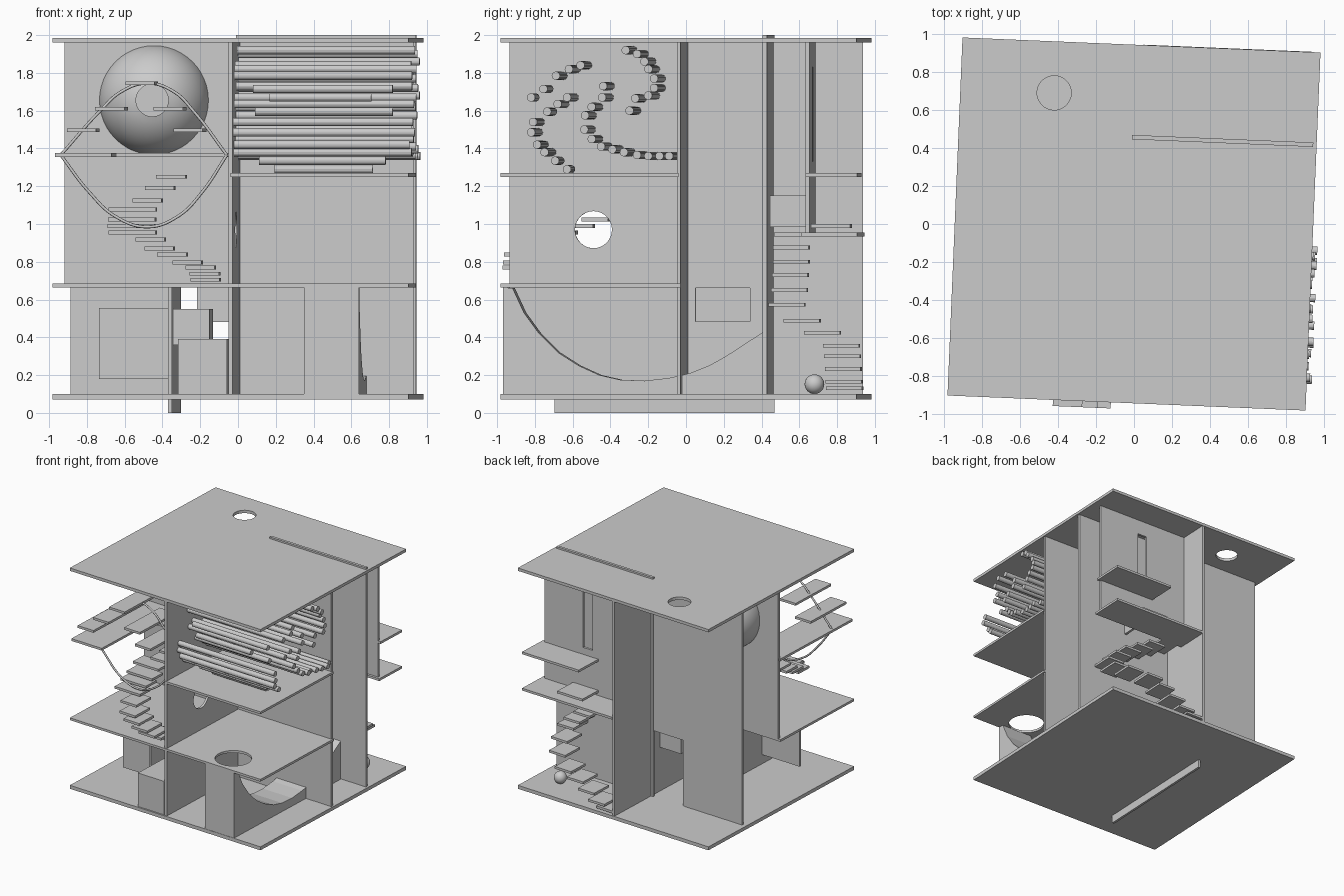
import bpy, bmesh, math
from mathutils import Matrix, Vector

if "Cube" in bpy.data.objects:
    bpy.data.objects.remove(bpy.data.objects["Cube"])

grey = bpy.data.materials.new("plain_grey")
grey.use_nodes = True
grey.diffuse_color = (0.6, 0.6, 0.6, 1)
grey.node_tree.nodes["Principled BSDF"].inputs["Base Color"].default_value = (0.6, 0.6, 0.6, 1)

TURN = Matrix.Rotation(math.radians(-2.4), 4, "Z")
H = 0.943   # half width of the square plan
T = 0.02    # panel thickness


def finish(name, bm, smooth=False):
    """Turn a bmesh into a named object."""
    mesh = bpy.data.meshes.new(name)
    bm.to_mesh(mesh)
    bm.free()
    mesh.materials.append(grey)
    for p in mesh.polygons:
        p.use_smooth = smooth
    obj = bpy.data.objects.new(name, mesh)
    bpy.context.collection.objects.link(obj)
    obj.matrix_world = TURN
    return obj


def box(name, xs, ys, zs):
    bm = bmesh.new()
    size = [b - a for a, b in (xs, ys, zs)]
    mid = [(a + b) / 2 for a, b in (xs, ys, zs)]
    bmesh.ops.create_cube(bm, size=1, matrix=Matrix.Translation(mid) @ Matrix.Diagonal((*size, 1)))
    return finish(name, bm)


def rod(name, centre, radius, length, axis, sides=32):
    bm = bmesh.new()
    rot = Vector((0, 0, 1)).rotation_difference(Vector(axis)).to_matrix().to_4x4()
    bmesh.ops.create_cone(bm, cap_ends=True, segments=sides, radius1=radius, radius2=radius,
                          depth=length, matrix=Matrix.Translation(centre) @ rot)
    return finish(name, bm)


def cut(obj, cutter):
    """Cut a hole and discard the cutter."""
    bpy.context.view_layer.update()
    mod = obj.modifiers.new("hole", "BOOLEAN")
    mod.operation = "DIFFERENCE"
    mod.solver = "EXACT"
    mod.object = cutter
    cutter.hide_render = True
    dg = bpy.context.evaluated_depsgraph_get()
    mesh = bpy.data.meshes.new_from_object(obj.evaluated_get(dg))
    obj.modifiers.clear()
    obj.data = mesh
    bpy.data.objects.remove(cutter)


# Horizontal plates
box("base_plate", (-H, H), (-H, H), (0.07, 0.1))
roof = box("roof_plate", (-H, H), (-H, H), (1.96, 1.985))
cut(roof, rod("roof_hole", (-0.449, 0.672, 1.97), 0.09, 0.2, (0, 0, 1)))
box("left_floor", (-H, 0), (-H, 0.01), (0.665, 0.685))
floor = box("right_floor", (0, H), (-H, 0.01), (0.665, 0.685))
cut(floor, rod("floor_hole", (0.535, -0.76, 0.67), 0.145, 0.2, (0, 0, 1)))
box("upper_floor", (0, H), (-H, 0), (1.25, 1.27))

# Upright walls
spine = box("spine_wall", (-T / 2, T / 2), (-0.935, 0.937), (0.09, 1.965))
cut(spine, rod("round_window", (0, -0.49, 0.97), 0.098, 0.2, (1, 0, 0)))
cut(spine, box("niche_opening", (-0.1, 0.1), (0.05, 0.34), (0.485, 0.66)))
box("middle_wall_right", (0, 0.93), (-T / 2, T / 2), (0.09, 1.965))
box("middle_wall_left", (-0.92, 0), (-T / 2, T / 2), (0.67, 1.965))
box("rear_wall_right", (-0.03, 0.925), (0.445, 0.468), (0.09, 2.0))
box("rear_wall_left_low", (-0.907, -0.335), (0.44, 0.46), (0.09, 0.67))
box("rear_wall_left_high", (-0.907, 0), (0.44, 0.46), (0.67, 1.965))
box("keel_wall", (-0.34, -0.32), (-0.71, 0.455), (0, 0.67))
slotted = box("slotted_wall", (0, 0.875), (0.67, 0.69), (0.935, 1.965))
cut(slotted, box("slot", (0.4, 0.49), (0.6, 0.8), (1.33, 1.83)))

# Niche box behind the spine wall, open on its right
niche = box("niche_box", (-0.22, 0), (0.045, 0.35), (0.48, 0.665))
bm = bmesh.new()
bm.from_mesh(niche.data)
bmesh.ops.delete(bm, geom=[f for f in bm.faces if f.normal.x > 0.5], context="FACES")
bm.to_mesh(niche.data)
bm.free()

# Ground floor screen and blocks
box("hanging_screen", (-0.712, -0.33), (-0.56, -0.54), (0.18, 0.555))
box("low_block", (-0.28, -0.02), (-0.93, -0.5), (0.1, 0.39))
box("high_block", (-0.32, -0.13), (-0.5, -0.05), (0.36, 0.55))

# Curved slide under the floor hole
arc = [(-0.94, 0.665), (-0.89, 0.66), (-0.83, 0.53), (-0.75, 0.42), (-0.65, 0.32),
       (-0.54, 0.25), (-0.43, 0.2), (-0.32, 0.175), (-0.19, 0.17), (-0.06, 0.185),
       (0.05, 0.21), (0.15, 0.25), (0.24, 0.3), (0.34, 0.365), (0.44, 0.43)]
bm = bmesh.new()
loop = [(-0.94, 0.1)] + arc + [(0.44, 0.1)]
face = bm.faces.new([bm.verts.new((0.39, y, z)) for y, z in loop])
ext = bmesh.ops.extrude_face_region(bm, geom=[face])
bmesh.ops.translate(bm, vec=(0.29, 0, 0), verts=[v for v in ext["geom"] if isinstance(v, bmesh.types.BMVert)])
bmesh.ops.recalc_face_normals(bm, faces=bm.faces)
finish("slide", bm)

# Round logs: (y, z) of each, short ones listed by their inset
logs = [(-.62, 1.82), (-.56, 1.84), (-.69, 1.785), (-.68, 1.635), (-.63, 1.67), (-.44, 1.73),
        (-.445, 1.67), (-.5, 1.62), (-.535, 1.575), (-.54, 1.5), (-.5, 1.45), (-.45, 1.41),
        (-.39, 1.395), (-.33, 1.38), (-.26, 1.365), (-.2, 1.36), (-.14, 1.36), (-.09, 1.36),
        (-.32, 1.92), (-.26, 1.9), (-.22, 1.86), (-.2, 1.82), (-.17, 1.77), (-.17, 1.72),
        (-.2, 1.68), (-.27, 1.665), (-.3, 1.6), (-.81, 1.54), (-.82, 1.485), (-.79, 1.42),
        (-.75, 1.38), (-.76, 1.715), (-.74, 1.595), (-.83, 1.67), (-.7, 1.335), (-.64, 1.29)]
insets = [0.11, 0.12, 0.2, 0.14, 0.22]
for i, (y, z) in enumerate(logs):
    j = i - (len(logs) - len(insets))
    inset = insets[j] if j >= 0 else 0
    a, b = inset, 0.97 - (i * 7 % 4) * 0.01 - inset
    rod("log", ((a + b) / 2, y + 0.04, z), 0.022, b - a, (1, 0, 0), 16)

# Ball with a round opening at the front
bm = bmesh.new()
bmesh.ops.create_uvsphere(bm, u_segments=48, v_segments=32, radius=0.295,
                          matrix=Matrix.Rotation(math.pi / 2, 4, "X"))
bmesh.ops.delete(bm, geom=[f for f in bm.faces if f.calc_center_median().y < -0.28], context="FACES")
bmesh.ops.translate(bm, vec=(-0.445, 0.05, 1.655), verts=bm.verts)
finish("ball", bm, True)


def plank(name, x, y, z, w, d):
    box(name, (x - w / 2, x + w / 2), (y - d / 2, y + d / 2), (z - 0.01, z + 0.01))


# Arched bridge planks in the left bay
for x, z in [(-.48, 1.745), (-.64, 1.61), (-.33, 1.61), (-.79, 1.496), (-.225, 1.496)]:
    plank("bridge_plank", x, -0.71, z, 0.155, 0.46)
box("bridge_landing_left", (-0.93, -0.63), (-0.94, -0.3), (1.355, 1.375))
box("bridge_landing_rear", (-0.93, -0.01), (-0.3, 0), (1.355, 1.375))

# Ropes above and below the bridge
for name, pts in [("upper_rope", [(-.91, 1.365), (-.7, 1.6), (-.59, 1.7), (-.45, 1.745),
                                  (-.31, 1.7), (-.2, 1.59), (-.03, 1.365)]),
                  ("lower_rope", [(-.91, 1.365), (-.76, 1.17), (-.62, 1.04), (-.45, 0.985),
                                  (-.29, 1.04), (-.16, 1.17), (-.03, 1.365)])]:
    curve = bpy.data.curves.new(name, "CURVE")
    curve.dimensions = "3D"
    curve.bevel_depth = 0.008
    curve.bevel_resolution = 2
    curve.use_fill_caps = True
    spline = curve.splines.new("BEZIER")
    spline.bezier_points.add(len(pts) - 1)
    for p, (x, z) in zip(spline.bezier_points, pts):
        p.co = (x, -0.7, z)
        p.handle_left_type = p.handle_right_type = "AUTO"
    curve.materials.append(grey)
    rope = bpy.data.objects.new(name, curve)
    bpy.context.collection.objects.link(rope)
    rope.matrix_world = TURN

# Winding front stair
for x, y, z in [(-.34, -.3, 1.25), (-.4, -.3, 1.19), (-.465, -.33, 1.125), (-.54, -.42, 1.077),
                (-.54, -.5, 1.024), (-.54, -.58, 0.99), (-.53, -.67, 0.955), (-.43, -.76, 0.918),
                (-.38, -.84, 0.87), (-.31, -.88, 0.838), (-.23, -.88, 0.796), (-.16, -.88, 0.77),
                (-.14, -.82, 0.737), (-.14, -.74, 0.705)]:
    wide = 0.94 < z < 1.1
    plank("front_step", x, y, z, 0.25 if wide else 0.155, 0.14 if wide else 0.19)

# Rear stair, turning back on itself, with its landings
for x, y, z in [(.13, .57, 0.945), (.27, .57, 0.875), (.4, .575, 0.8), (.52, .575, 0.73),
                (.62, .575, 0.65), (.69, .565, 0.573), (.69, .645, 0.488), (.63, .75, 0.424),
                (.5, .845, 0.355), (.38, .845, 0.3), (.27, .845, 0.233), (.17, .845, 0.165),
                (.09, .845, 0.13)]:
    plank("rear_step", x, y, z, 0.16, 0.19)
box("rear_landing_low", (0.01, 0.9), (0.65, 0.945), (0.935, 0.955))
box("rear_landing_high", (0.34, 0.9), (0.67, 0.945), (1.25, 1.27))
plank("rear_landing_step", 0.465, 0.79, 0.99, 0.25, 0.21)
box("rear_side_panel", (0.44, 0.46), (0.465, 0.67), (0.985, 1.15))

# Small ball by the rear stair
bm = bmesh.new()
bmesh.ops.create_uvsphere(bm, u_segments=24, v_segments=16, radius=0.052,
                          matrix=Matrix.Translation((0.7, 0.71, 0.152)))
finish("small_ball", bm, True)
